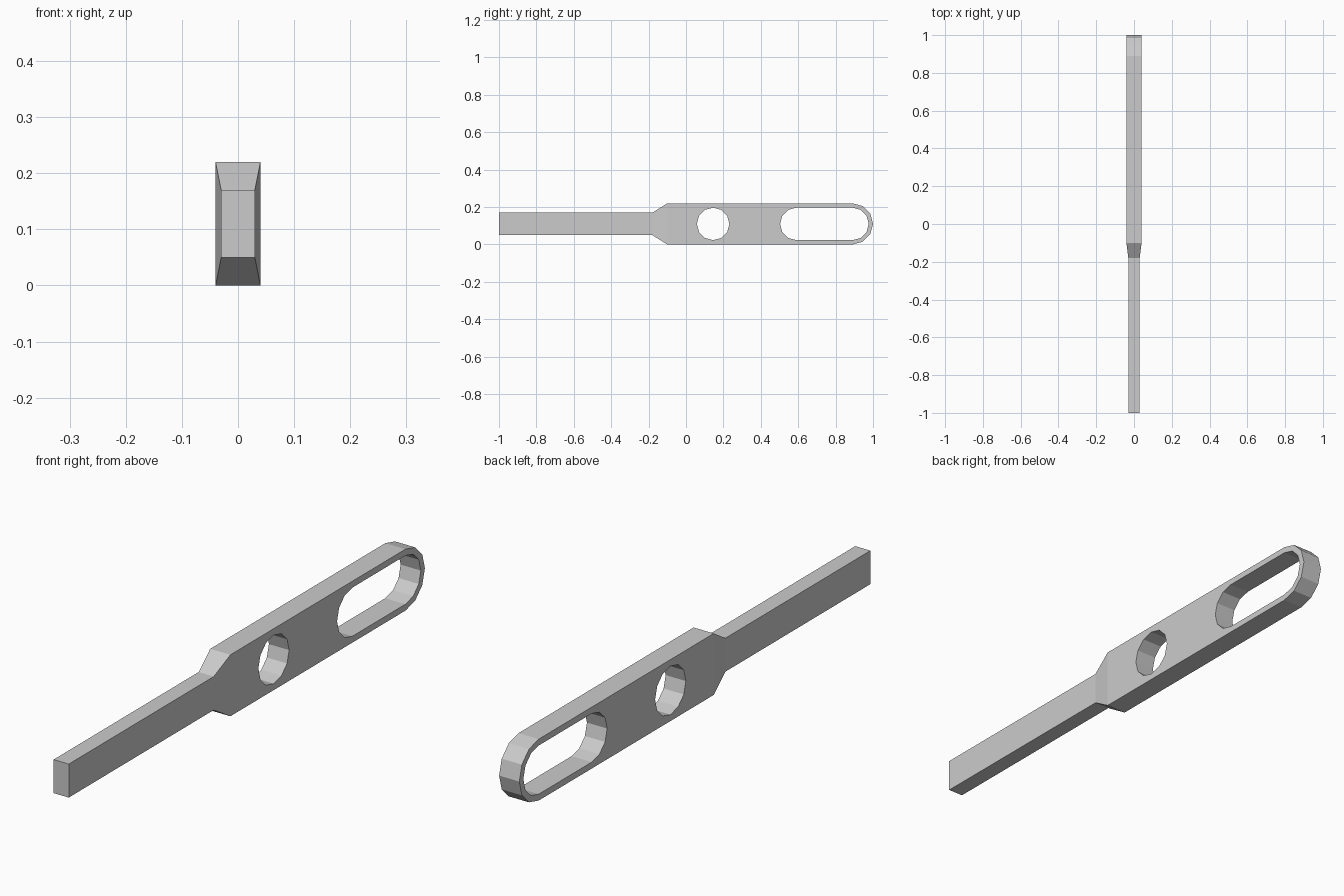
import bpy, bmesh, math

cube = bpy.data.objects.get("Cube")
if cube:
    bpy.data.objects.remove(cube, do_unlink=True)

MID = 0.11      # height of the long axis
END = 0.89      # centre of the rounded end

steel = bpy.data.materials.new("plain grey")
steel.use_nodes = True
steel.diffuse_color = (0.6, 0.6, 0.6, 1)
steel.node_tree.nodes["Principled BSDF"].inputs["Base Color"].default_value = (0.6, 0.6, 0.6, 1)


def make_object(name, bm):
    bmesh.ops.remove_doubles(bm, verts=bm.verts, dist=1e-5)
    bmesh.ops.recalc_face_normals(bm, faces=bm.faces)
    mesh = bpy.data.meshes.new(name)
    bm.to_mesh(mesh)
    bm.free()
    mesh.materials.append(steel)
    obj = bpy.data.objects.new(name, mesh)
    bpy.context.collection.objects.link(obj)
    return obj


def loft(name, sections):
    """Join rectangular sections given as (y, half width, half height)."""
    bm = bmesh.new()
    rings = [[bm.verts.new((sx * w, y, MID + sz * h))
              for sx, sz in ((-1, -1), (1, -1), (1, 1), (-1, 1))]
             for y, w, h in sections]
    for a, b in zip(rings, rings[1:]):
        for i in range(4):
            j = (i + 1) % 4
            bm.faces.new((a[i], a[j], b[j], b[i]))
    bm.faces.new(rings[0])
    return make_object(name, bm)


def hole_cutter(name, start, end, radius):
    """Twelve-sided hole, stretched into a slot when start and end differ."""
    bm = bmesh.new()
    points = []
    for centre, first in ((end, -90), (start, 90)):
        for k in range(7):
            a = math.radians(first + 30 * k)
            points.append((centre + radius * math.cos(a), MID + radius * math.sin(a)))
    verts = [bm.verts.new((-0.1, y, z)) for y, z in points]
    bmesh.ops.remove_doubles(bm, verts=verts, dist=1e-5)
    face = bm.faces.new(sorted(bm.verts, key=lambda v: math.atan2(
        v.co.z - MID, v.co.y - (start + end) / 2)))
    side = bmesh.ops.extrude_face_region(bm, geom=[face], use_keep_orig=True)
    for v in side["geom"]:
        if isinstance(v, bmesh.types.BMVert):
            v.co.x = 0.1
    return make_object(name, bm)


# Shank, tapered shoulder, wide plate and rounded tip
sections = [(-1, 0.03, 0.06), (-0.18, 0.03, 0.06), (-0.10, 0.04, MID)]
for k in range(4):
    a = math.radians(90 - 30 * k)
    sections.append((END + MID * math.cos(a), 0.04, MID * math.sin(a)))
handle = loft("slotted_handle", sections)

# Round hole and long slot
cutters = [hole_cutter("round_hole_cutter", 0.145, 0.145, 0.087),
           hole_cutter("long_slot_cutter", 0.59, END, 0.087)]
for cutter in cutters:
    cutter.hide_render = True
    cutter.hide_viewport = True
    mod = handle.modifiers.new(cutter.name, "BOOLEAN")
    mod.operation = "DIFFERENCE"
    mod.solver = "EXACT"
    mod.object = cutter
